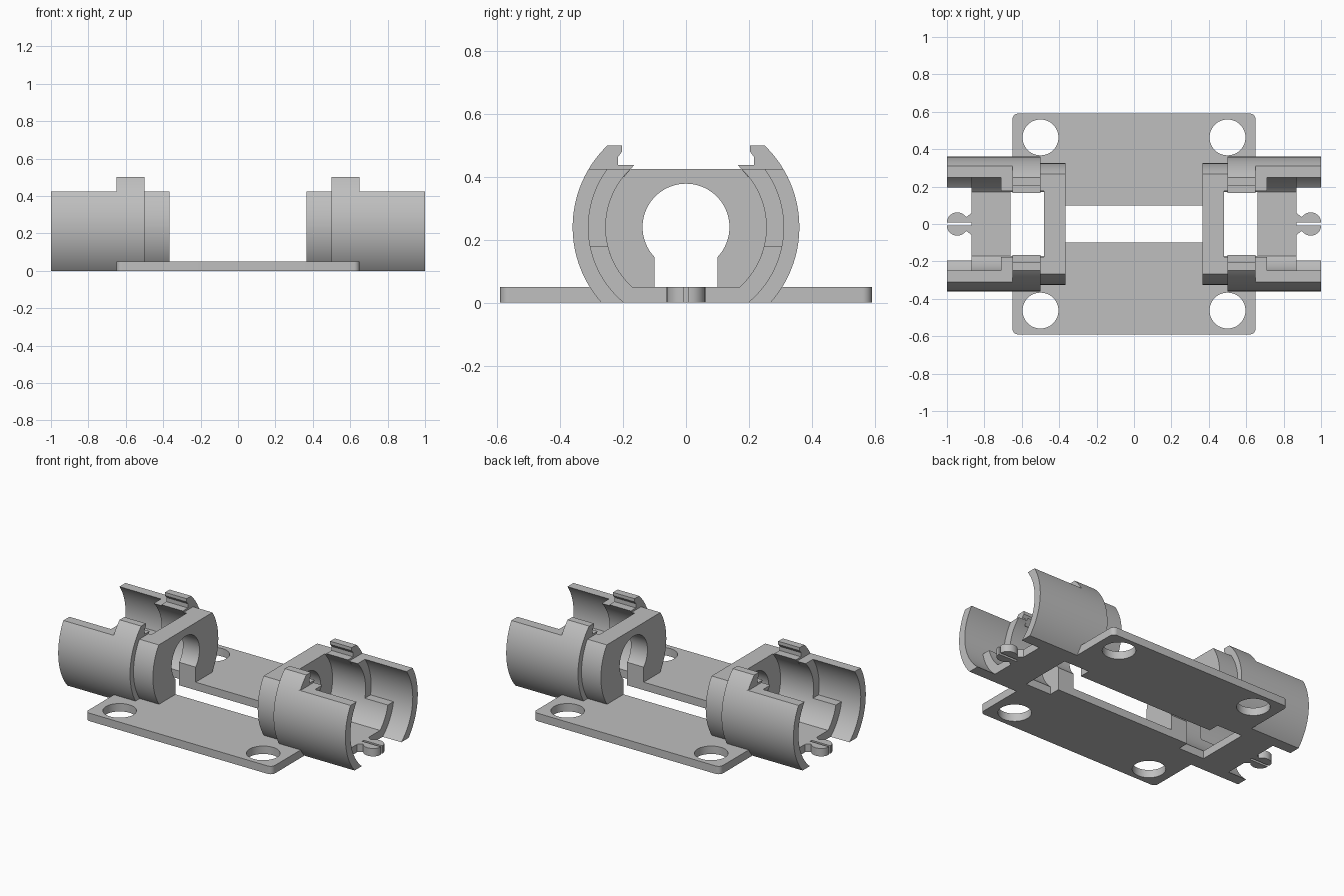
import bpy, bmesh
from math import sin, cos, pi, asin, sqrt, radians

if "Cube" in bpy.data.objects:
    bpy.data.objects.remove(bpy.data.objects["Cube"], do_unlink=True)

grey = bpy.data.materials.new("plain grey")
grey.use_nodes = True
COLOUR = (0.52, 0.52, 0.52, 1)
grey.diffuse_color = COLOUR
grey.node_tree.nodes["Principled BSDF"].inputs["Base Color"].default_value = COLOUR

AXIS, TOP, FLOOR, STEP = 0.24, 0.425, 0.05, 0.18   # heights
R_OUT, R_NECK, R_POCKET, R_IN = 0.36, 0.325, 0.31, 0.255


def arc(r, z0, z1, steps=32):
    """Points (y, z) on the +y side of a circle about the bore axis."""
    a, b = (asin((z - AXIS) / r) for z in (z0, z1))
    return [(r * cos(a + (b - a) * i / steps), AXIS + r * sin(a + (b - a) * i / steps))
            for i in range(steps + 1)]


def finish(name, mesh, mirror_x, mirror_y):
    mesh.materials.clear()
    mesh.materials.append(grey)
    mesh.shade_smooth()
    mesh.set_sharp_from_angle(angle=radians(30))
    ob = bpy.data.objects.new(name, mesh)
    bpy.context.collection.objects.link(ob)
    if mirror_x or mirror_y:
        mod = ob.modifiers.new("mirror", 'MIRROR')
        mod.use_axis = (mirror_x, mirror_y, False)
        mod.use_mirror_merge = False
    return ob


def extrude(name, points, depth, mirror_y=False):
    """Extrude a closed 3D outline along a vector, mirrored to both ends."""
    bm = bmesh.new()
    face = bm.faces.new([bm.verts.new(p) for p in points])
    new = bmesh.ops.extrude_face_region(bm, geom=[face], use_keep_orig=True)["geom"]
    bmesh.ops.translate(bm, vec=depth, verts=[v for v in new if isinstance(v, bmesh.types.BMVert)])
    bmesh.ops.recalc_face_normals(bm, faces=bm.faces)
    mesh = bpy.data.meshes.new(name)
    bm.to_mesh(mesh)
    bm.free()
    return finish(name, mesh, True, mirror_y)


def along_x(name, profile, x0, x1, mirror_y=True):
    return extrude(name, [(x0, y, z) for y, z in profile], (x1 - x0, 0, 0), mirror_y)


# Base plate: two halves with bolt holes, separated by the central slot
def corner(cx, cy, r, start):
    return [(cx + r * cos(start + pi / 2 * i / 8), cy + r * sin(start + pi / 2 * i / 8))
            for i in range(9)]


X, Y, RC, SLOT, WINDOW, BACK = 0.65, 0.59, 0.03, 0.1, 0.17, 0.48
outline = ([(-BACK, SLOT), (BACK, SLOT), (BACK, WINDOW), (X, WINDOW)]
           + corner(X - RC, Y - RC, RC, 0) + corner(RC - X, Y - RC, RC, pi / 2)
           + [(-X, WINDOW), (-BACK, WINDOW)])
holes = [[(s * 0.5 + 0.096 * cos(2 * pi * i / 48), 0.463 + 0.096 * sin(2 * pi * i / 48))
          for i in range(48)] for s in (-1, 1)]
curve = bpy.data.curves.new("plate_outline", 'CURVE')
curve.dimensions = '2D'
curve.fill_mode = 'BOTH'
curve.extrude = FLOOR / 2
for loop in [outline] + holes:
    spline = curve.splines.new('POLY')
    spline.points.add(len(loop) - 1)
    for p, (x, y) in zip(spline.points, loop):
        p.co = (x, y, 0, 1)
    spline.use_cyclic_u = True
temp = bpy.data.objects.new("plate_outline", curve)
plate_mesh = bpy.data.meshes.new_from_object(temp)
bpy.data.objects.remove(temp)
bpy.data.curves.remove(curve)
bm = bmesh.new()
bm.from_mesh(plate_mesh)
bmesh.ops.remove_doubles(bm, verts=bm.verts, dist=0.0001)
bmesh.ops.translate(bm, vec=(0, 0, FLOOR / 2), verts=bm.verts)
bmesh.ops.recalc_face_normals(bm, faces=bm.faces)
bm.to_mesh(plate_mesh)
bm.free()
finish("base_plate", plate_mesh, False, True)

# Bulkheads: trimmed discs with a keyhole open at the bottom
KEY = 0.138
key_z = AXIS - sqrt(KEY ** 2 - SLOT ** 2)
half = arc(R_NECK, 0, TOP) + [(0, TOP)]
keyhole = [(SLOT, 0)] + arc(KEY, key_z, AXIS + KEY)
side = half[:-1]
profile = (side + [(-y, z) for y, z in reversed(side)]
           + [(-y, z) for y, z in keyhole] + list(reversed(keyhole))[1:])
along_x("bulkhead", profile, 0.365, BACK, False)

# Socket walls: curved shells in steps along the bore
inner = list(reversed(arc(R_IN, FLOOR, TOP))) + [(WINDOW, 0)]
along_x("neck_wall", arc(R_NECK, 0, TOP) + inner, BACK, 0.5)
along_x("socket_wall", arc(R_OUT, 0, TOP) + inner, 0.5, 0.71)
stepped = (list(reversed(arc(R_POCKET, STEP, TOP)))
           + list(reversed(arc(R_IN, FLOOR, STEP))) + [(WINDOW, 0)])
along_x("stepped_wall", arc(R_OUT, 0, TOP) + stepped, 0.71, 0.87)
along_x("mouth_wall", arc(R_OUT, 0, TOP) + list(reversed(arc(R_POCKET, 0, TOP))), 0.87, 1)

# Snap hooks on the wall tops
hook = arc(R_OUT, 0.4, 0.5, 8) + [(0.203, 0.5), (0.203, 0.48), (0.216, 0.463),
                                  (0.216, 0.437), (0.165, 0.437), (0.196, 0.4)]
along_x("snap_hook", hook, 0.5, 0.65)

# Socket floor and the split clip at its outer end
along_x("socket_floor", [(-WINDOW, 0), (WINDOW, 0), (WINDOW, FLOOR), (-WINDOW, FLOOR)],
        0.66, 0.87, False)
bulge = [(0.945 + 0.055 * sin(a * pi / 12), 0.012 + 0.05 * cos(a * pi / 12))
         for a in range(-4, 7)]
prong = [(0.87, 0.008), (0.87, 0.058), (0.88, 0.05)] + bulge + [(1, 0.008)]
extrude("clip_prong", [(x, y, 0) for x, y in prong], (0, 0, FLOOR), True)
